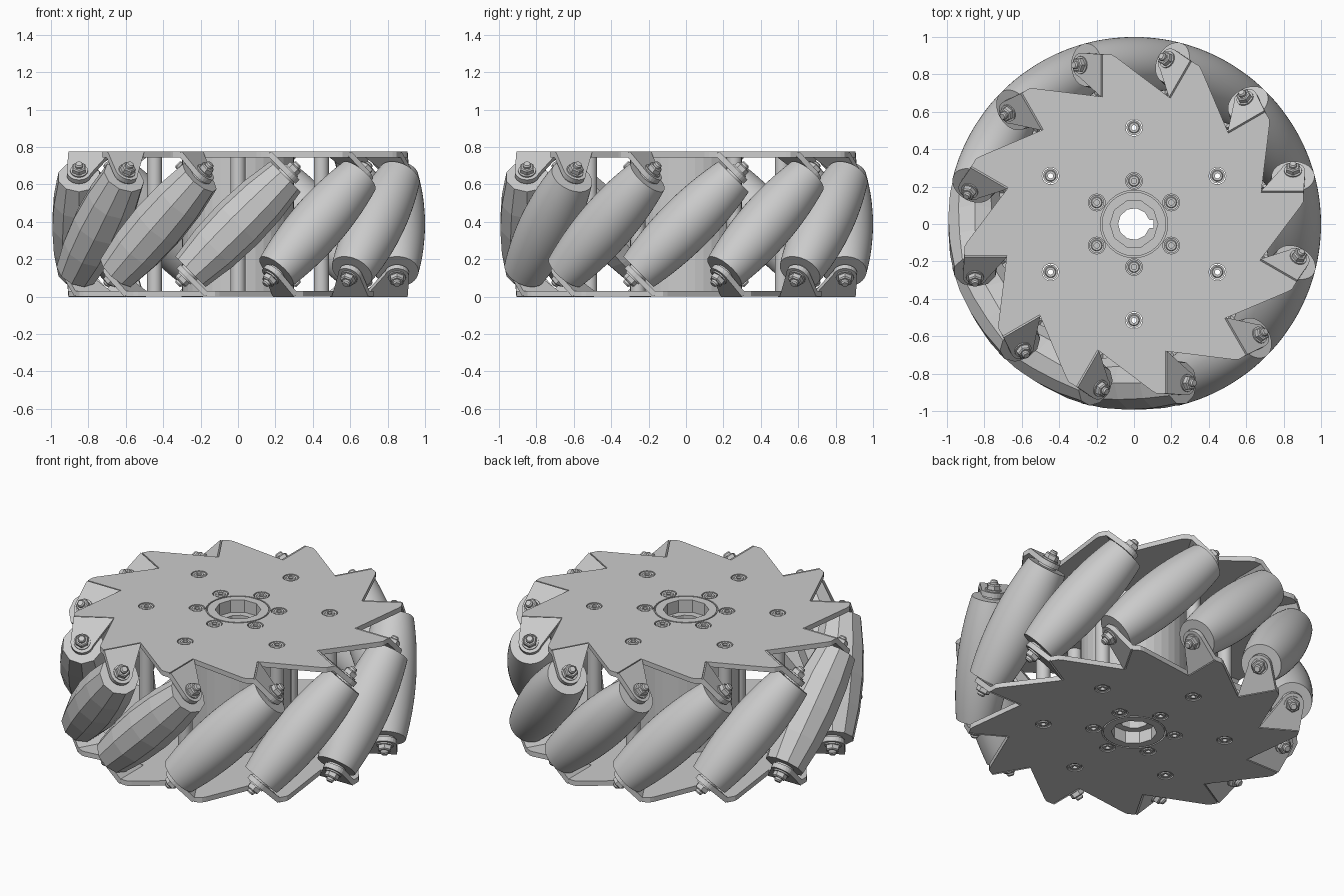
import bpy, bmesh
from math import sin, cos, pi, radians, sqrt
from mathutils import Matrix

if "Cube" in bpy.data.objects:
    bpy.data.objects.remove(bpy.data.objects["Cube"])

ZC = 0.3875          # mid height of the wheel
TOP = 2 * ZC
T = 0.03             # sheet thickness
RC = 0.85            # radius of the roller centres
COUNT = 12


def place(name, mesh, matrix=None):
    ob = bpy.data.objects.new(name, mesh)
    bpy.context.collection.objects.link(ob)
    if matrix is not None:
        ob.matrix_world = matrix
    return ob


def circle(r, n, cx=0, cy=0, phase=0):
    return [(cx + r * cos(2 * pi * i / n + phase), cy + r * sin(2 * pi * i / n + phase)) for i in range(n)]


def prism(name, loops, z0, z1):
    """Flat sheet mesh from an outline (first loop) and holes."""
    cu = bpy.data.curves.new(name, 'CURVE')
    cu.dimensions = '2D'
    cu.fill_mode = 'BOTH'
    cu.extrude = (z1 - z0) / 2
    for loop in loops:
        sp = cu.splines.new('POLY')
        sp.points.add(len(loop) - 1)
        for p, (x, y) in zip(sp.points, loop):
            p.co = (x, y, 0, 1)
        sp.use_cyclic_u = True
    tmp = place(name + "_tmp", cu)
    bpy.context.view_layer.update()
    dg = bpy.context.evaluated_depsgraph_get()
    me = bpy.data.meshes.new_from_object(tmp.evaluated_get(dg))
    bpy.data.objects.remove(tmp)
    bpy.data.curves.remove(cu)
    bm = bmesh.new()
    bm.from_mesh(me)
    bmesh.ops.remove_doubles(bm, verts=bm.verts, dist=1e-5)
    bmesh.ops.translate(bm, verts=bm.verts, vec=(0, 0, (z0 + z1) / 2))
    bmesh.ops.recalc_face_normals(bm, faces=bm.faces)
    for f in bm.faces:
        f.smooth = False
    bm.to_mesh(me)
    bm.free()
    return me


def lathe(name, profile, sides, closed=False):
    """Mesh turned around z from (radius, z) points."""
    bm = bmesh.new()
    vs = [bm.verts.new((r, 0, z)) for r, z in profile]
    es = [bm.edges.new(p) for p in zip(vs, vs[1:])]
    if closed:
        es.append(bm.edges.new((vs[-1], vs[0])))
    bmesh.ops.spin(bm, geom=vs + es, cent=(0, 0, 0), axis=(0, 0, 1), angle=2 * pi, steps=sides)
    bmesh.ops.remove_doubles(bm, verts=bm.verts, dist=1e-5)
    bmesh.ops.recalc_face_normals(bm, faces=bm.faces)
    me = bpy.data.meshes.new(name)
    bm.to_mesh(me)
    bm.free()
    return me


def smooth(obs):
    bpy.ops.object.select_all(action='DESELECT')
    for o in obs:
        o.select_set(True)
    bpy.context.view_layer.objects.active = obs[0]
    bpy.ops.object.shade_smooth_by_angle(angle=radians(30))


def roller_profile(steps, end=0.36):
    """Barrel whose outer line lies on the wheel cylinder of radius 1."""
    pts = [(0, -end)]
    for i in range(steps + 1):
        u = (2 * i / steps - 1) * 0.337
        rho = sqrt(RC ** 2 + u * u / 2)
        k = u / (2 * rho)
        pts.append(((1 - rho) * sqrt(1 - k * k), u + (1 - rho) * k))
    return pts + [(0, end)]


def turn(a, p):
    return (p[0] * cos(a) - p[1] * sin(a), p[0] * sin(a) + p[1] * cos(a))


flip = Matrix.Translation((0, 0, ZC)) @ Matrix.Rotation(pi, 4, 'Y') @ Matrix.Translation((0, 0, -ZC))
bolts = [radians(90 + 60 * i) for i in range(6)]

# saw-toothed side plates with screw holes
outline = []
for i in range(COUNT):
    for p in ((-0.10, 0.895), (-0.122, 0.907), (-0.168, 0.907), (-0.168, 0.68)):
        outline.append(turn(i * 2 * pi / COUNT, p))
holes = [circle(0.18, 32)]
for a in bolts:
    holes += [circle(0.045, 20, r * cos(a), r * sin(a)) for r in (0.515, 0.23)]
plate = prism("plate", [outline] + holes, TOP - T, TOP)
place("top_plate", plate)
place("bottom_plate", plate, flip)

# hub with keyed bore and a counterbored flange at each end
key = radians(15)
bore = [(0.105, -0.022), (0.105, 0.022)] + \
    [(0.085 * cos(key + i * (2 * pi - 2 * key) / 10), 0.085 * sin(key + i * (2 * pi - 2 * key) / 10)) for i in range(11)]
place("hub_core", prism("hub_core", [circle(0.3, 40), bore], 0.075, TOP - 0.075))
collar = prism("hub_collar", [circle(0.3, 40), circle(0.128, 10)], TOP - 0.075, TOP - T)
flange = prism("hub_flange", [circle(0.172, 32), circle(0.128, 10)], TOP - T, TOP)
for side, m in (("top", None), ("bottom", flip)):
    place("hub_collar_" + side, collar, m)
    place("hub_flange_" + side, flange, m)

# hollow spacer posts between the plates, and hub screws
post = lathe("post", [(0.014, 0), (0.026, 0), (0.03, 0.006), (0.04, 0.003), (0.04, TOP - 0.003),
                      (0.03, TOP - 0.006), (0.026, TOP), (0.014, TOP)], 20, True)
screw = lathe("screw", [(0, TOP - 0.025), (0.014, TOP - 0.025), (0.014, TOP), (0.026, TOP),
                        (0.03, TOP - 0.006), (0.04, TOP - 0.003), (0.04, TOP - 0.04), (0, TOP - 0.04)], 20)
turned = []
for i, a in enumerate(bolts):
    turned.append(place(f"spacer_post_{i}", post, Matrix.Translation((0.515 * cos(a), 0.515 * sin(a), 0))))
    m = Matrix.Translation((0.23 * cos(a), 0.23 * sin(a), 0))
    place(f"hub_screw_top_{i}", screw, m)
    turned.append(place(f"hub_screw_bottom_{i}", screw, flip @ m))

# rollers at 45 degrees: a few are coarse, the rest are fine
fine = lathe("roller_fine", roller_profile(16), 48)
coarse = lathe("roller_coarse", roller_profile(4), 10)

# bent tab carrying the roller end, with spacer, washer, nut and bolt tip
arc = [(0.065 * cos(radians(d)), 0.065 * sin(radians(d))) for d in range(90, 256, 15)]
tab = prism("tab", [[(0.15, -0.17), (0.15, 0.057)] + arc], 0.37, 0.40)
nut = lathe("nut", [(0, 0.408), (0.04, 0.408), (0.04, 0.432), (0.033, 0.438), (0, 0.438)], 6)
pin = lathe("pin", [(0, 0.355), (0.055, 0.355), (0.055, 0.37), (0.024, 0.37), (0.024, 0.40), (0.047, 0.40),
                    (0.047, 0.408), (0.022, 0.408), (0.022, 0.45), (0.016, 0.458), (0, 0.458)], 16)
for i in range(COUNT):
    m = Matrix.Rotation(i * 2 * pi / COUNT, 4, 'Z') @ Matrix.Translation((0, RC, ZC)) @ Matrix.Rotation(-pi / 4, 4, 'Y')
    if 3 <= i <= 6:
        place(f"roller_{i}", coarse, m)
    else:
        turned.append(place(f"roller_{i}", fine, m))
    for k, side in enumerate(("top", "bottom")):
        e = m @ Matrix.Rotation(pi * k, 4, 'Y')
        place(f"tab_{side}_{i}", tab, e)
        place(f"nut_{side}_{i}", nut, e)
        turned.append(place(f"axle_end_{side}_{i}", pin, e))

smooth(turned)
